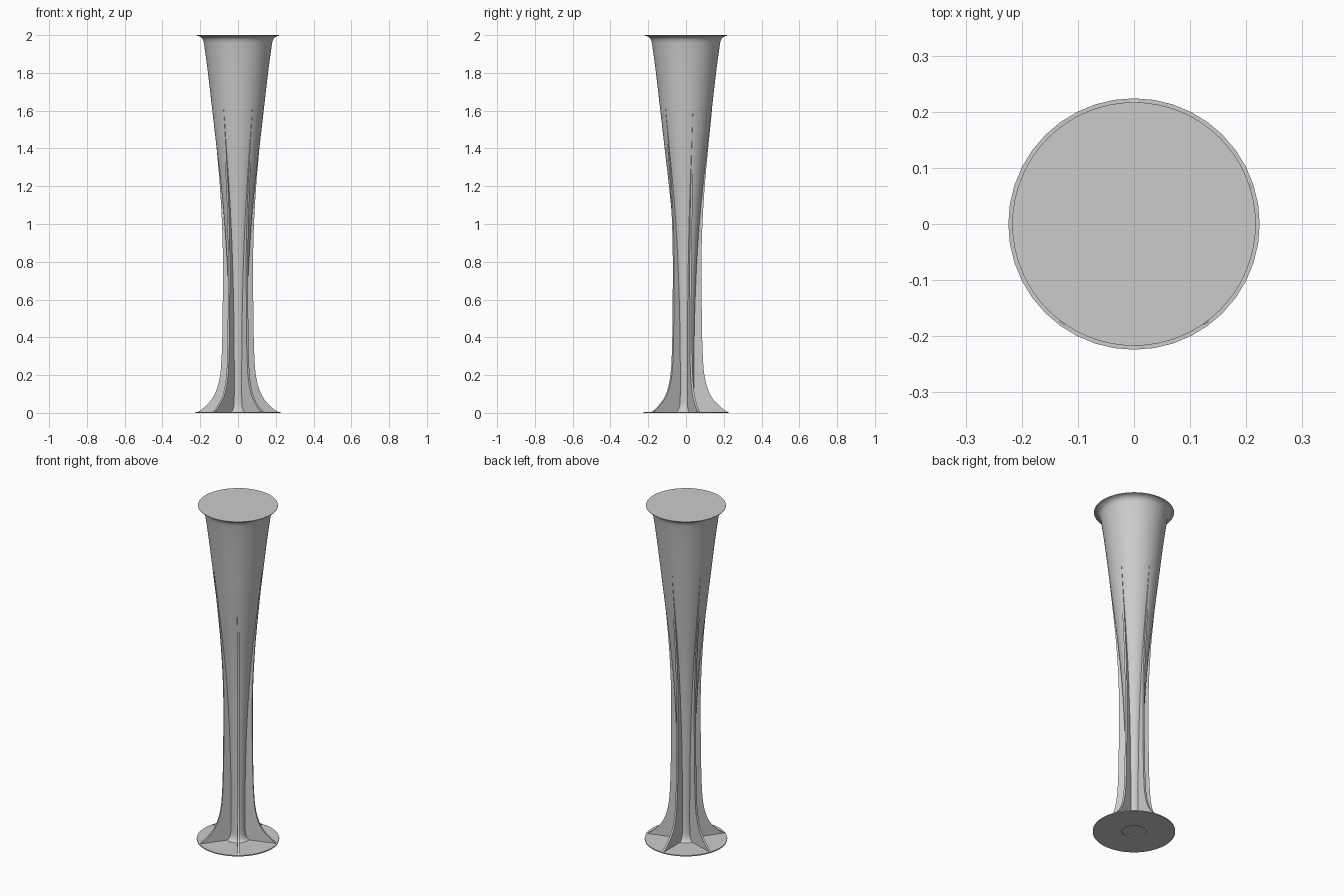
import bpy, bmesh, math
from mathutils import Matrix

cube = bpy.data.objects.get("Cube")
if cube:
    bpy.data.objects.remove(cube, do_unlink=True)

grey = bpy.data.materials.new("plain_grey")
grey.use_nodes = True
COLOUR = (0.6, 0.6, 0.6, 1)
grey.diffuse_color = COLOUR
grey.node_tree.nodes["Principled BSDF"].inputs["Base Color"].default_value = COLOUR


def finish(name, bm, angle=30):
    bmesh.ops.recalc_face_normals(bm, faces=bm.faces)
    mesh = bpy.data.meshes.new(name)
    bm.to_mesh(mesh)
    bm.free()
    mesh.materials.append(grey)
    obj = bpy.data.objects.new(name, mesh)
    bpy.context.collection.objects.link(obj)
    bpy.ops.object.select_all(action="DESELECT")
    obj.select_set(True)
    bpy.context.view_layer.objects.active = obj
    bpy.ops.object.shade_smooth_by_angle(angle=math.radians(angle))
    return obj


def smooth_curve(points, steps=4):
    """Catmull-Rom curve through (radius, height) points."""
    pts = [points[0]] + points + [points[-1]]
    out = []
    for a, b, c, d in zip(pts, pts[1:], pts[2:], pts[3:]):
        for s in range(steps):
            t = s / steps
            out.append(tuple(
                0.5 * (2*q + (r - p)*t + (2*p - 5*q + 4*r - s4)*t*t
                       + (3*q - p - 3*r + s4)*t**3)
                for p, q, r, s4 in zip(a, b, c, d)))
    return out + [points[-1]]


def lathe(name, profile, sides, closed=False, caps=False):
    bm = bmesh.new()
    rings = []
    for r, z in profile:
        rings.append([bm.verts.new((r * math.cos(2*math.pi*i/sides),
                                    r * math.sin(2*math.pi*i/sides), z))
                      for i in range(sides)])
    pairs = list(zip(rings, rings[1:]))
    if closed:
        pairs.append((rings[-1], rings[0]))
    for low, high in pairs:
        for i in range(sides):
            j = (i + 1) % sides
            bm.faces.new((low[i], low[j], high[j], high[i]))
    if caps:
        bm.faces.new(rings[0])
        bm.faces.new(rings[-1])
    return finish(name, bm)


BASE_TOP = 0.006

# Trumpet-shaped stem, flared at the foot and the lip
stem = [(0.065, BASE_TOP), (0.05, 0.025), (0.043, 0.07), (0.042, 0.2),
        (0.044, 0.4), (0.049, 0.6), (0.058, 0.8), (0.071, 1.0), (0.09, 1.2),
        (0.113, 1.4), (0.136, 1.6), (0.159, 1.8), (0.178, 1.94),
        (0.186, 1.975), (0.199, 1.99), (0.217, 1.997), (0.217, 2.0)]
lathe("trumpet_stem", smooth_curve(stem[:-1]) + stem[-1:], 64, caps=True)

# Thin base plate with a round hole under the stem
lathe("base_plate", [(0.065, 0), (0.224, 0), (0.224, BASE_TOP), (0.065, BASE_TOP)],
      40, closed=True)

# Five upright fins that sweep out over the base and melt into the stem
fin = smooth_curve([(0.22, BASE_TOP), (0.185, 0.03), (0.132, 0.09), (0.101, 0.18),
                    (0.089, 0.3), (0.084, 0.5), (0.082, 0.8), (0.087, 1.0),
                    (0.099, 1.2), (0.117, 1.4), (0.137, 1.6), (0.145, 1.72)])
HALF = 0.006
for k in range(5):
    bm = bmesh.new()
    rows = []
    for r, z in fin:
        inner = 0.03 + 0.035 * max(0, z - 0.6)
        rows.append([bm.verts.new(p) for p in ((inner, -HALF, z), (r, -HALF, z),
                                               (r, HALF, z), (inner, HALF, z))])
    for low, high in zip(rows, rows[1:]):
        for i in range(4):
            j = (i + 1) % 4
            bm.faces.new((low[i], low[j], high[j], high[i]))
    bm.faces.new(rows[0])
    bm.faces.new(rows[-1])
    bm.transform(Matrix.Rotation(math.radians(90 + 72 * k), 4, "Z"))
    finish(f"fin_{k + 1}", bm)
